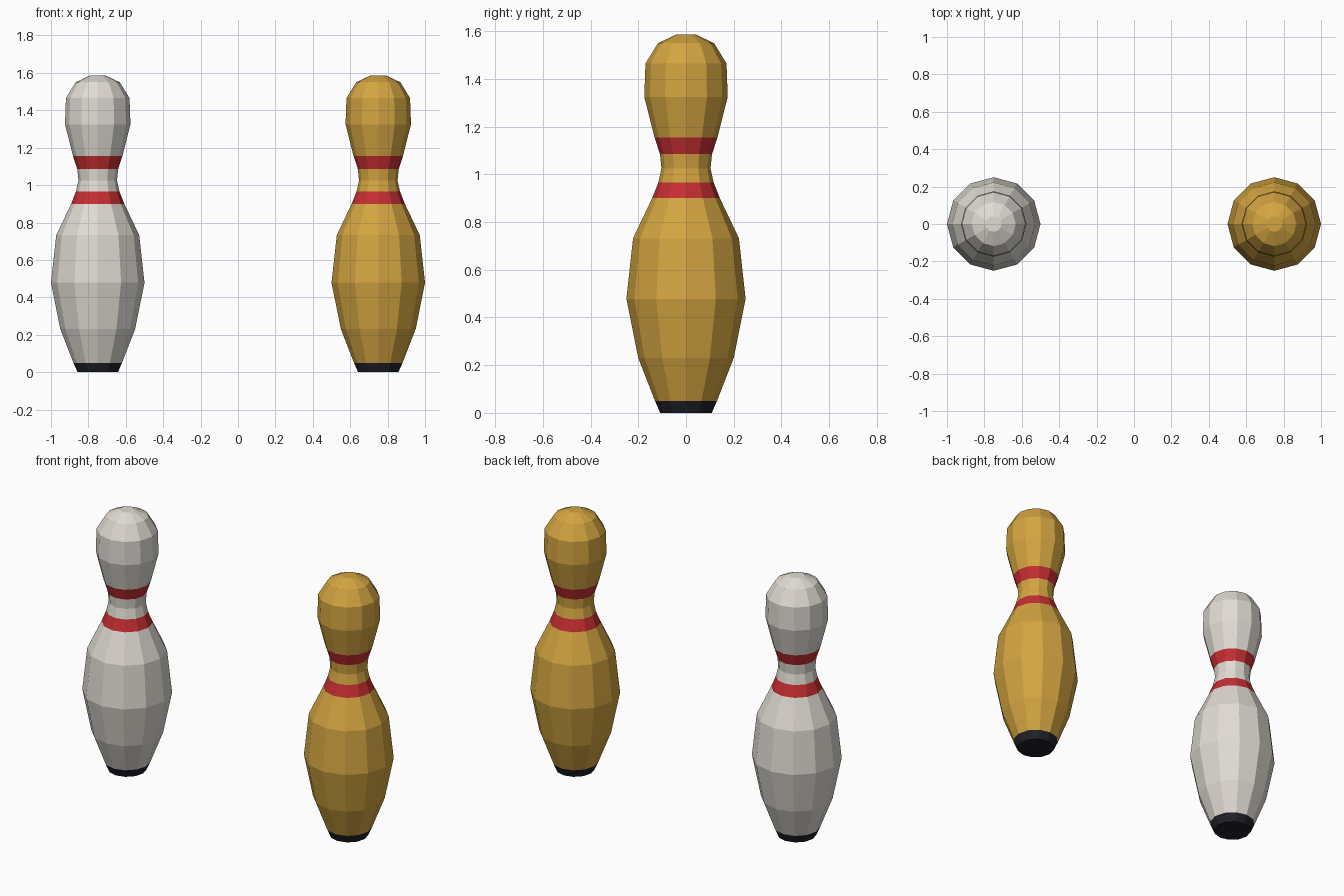
import bpy, bmesh, math

if "Cube" in bpy.data.objects:
    bpy.data.objects.remove(bpy.data.objects["Cube"])

SIDES = 12

def srgb(r, g, b):
    f = lambda c: c / 12.92 if c <= 0.04045 else ((c + 0.055) / 1.055) ** 2.4
    return (f(r / 255), f(g / 255), f(b / 255), 1)

def material(name, *rgb):
    m = bpy.data.materials.new(name)
    m.diffuse_color = srgb(*rgb)
    m.use_nodes = True
    m.node_tree.nodes["Principled BSDF"].inputs["Base Color"].default_value = m.diffuse_color
    return m

white = material("warm_white", 224, 219, 211)
gold = material("gold", 212, 165, 65)
red = material("stripe_red", 197, 46, 49)
black = material("base_black", 32, 33, 42)

# Pin silhouette: (radius, height) from base to crown
PROFILE = [(0.108, 0), (0.13, 0.05), (0.2, 0.23), (0.25, 0.478), (0.222, 0.732),
           (0.142, 0.9), (0.116, 0.966), (0.103, 1.025), (0.109, 1.085),
           (0.132, 1.155), (0.175, 1.325), (0.17, 1.465), (0.118, 1.55), (0.042, 1.586)]
BASE_SEGMENTS = {0}
STRIPE_SEGMENTS = {5, 8}

def bowling_pin(name, x, body):
    bm = bmesh.new()
    rings = [[bm.verts.new((r * math.cos(2 * math.pi * i / SIDES),
                            r * math.sin(2 * math.pi * i / SIDES), z))
              for i in range(SIDES)] for r, z in PROFILE]
    # Walls, coloured by height segment
    for s, (low, high) in enumerate(zip(rings, rings[1:])):
        for i in range(SIDES):
            j = (i + 1) % SIDES
            face = bm.faces.new((low[i], low[j], high[j], high[i]))
            face.material_index = 2 if s in BASE_SEGMENTS else 1 if s in STRIPE_SEGMENTS else 0
    # Black underside and flat crown
    bm.faces.new(rings[0][::-1]).material_index = 2
    bm.faces.new(rings[-1])
    mesh = bpy.data.meshes.new(name)
    bm.to_mesh(mesh)
    bm.free()
    for m in (body, red, black):
        mesh.materials.append(m)
    obj = bpy.data.objects.new(name, mesh)
    obj.location.x = x
    bpy.context.collection.objects.link(obj)

bowling_pin("white_pin", -0.75, white)
bowling_pin("gold_pin", 0.75, gold)
